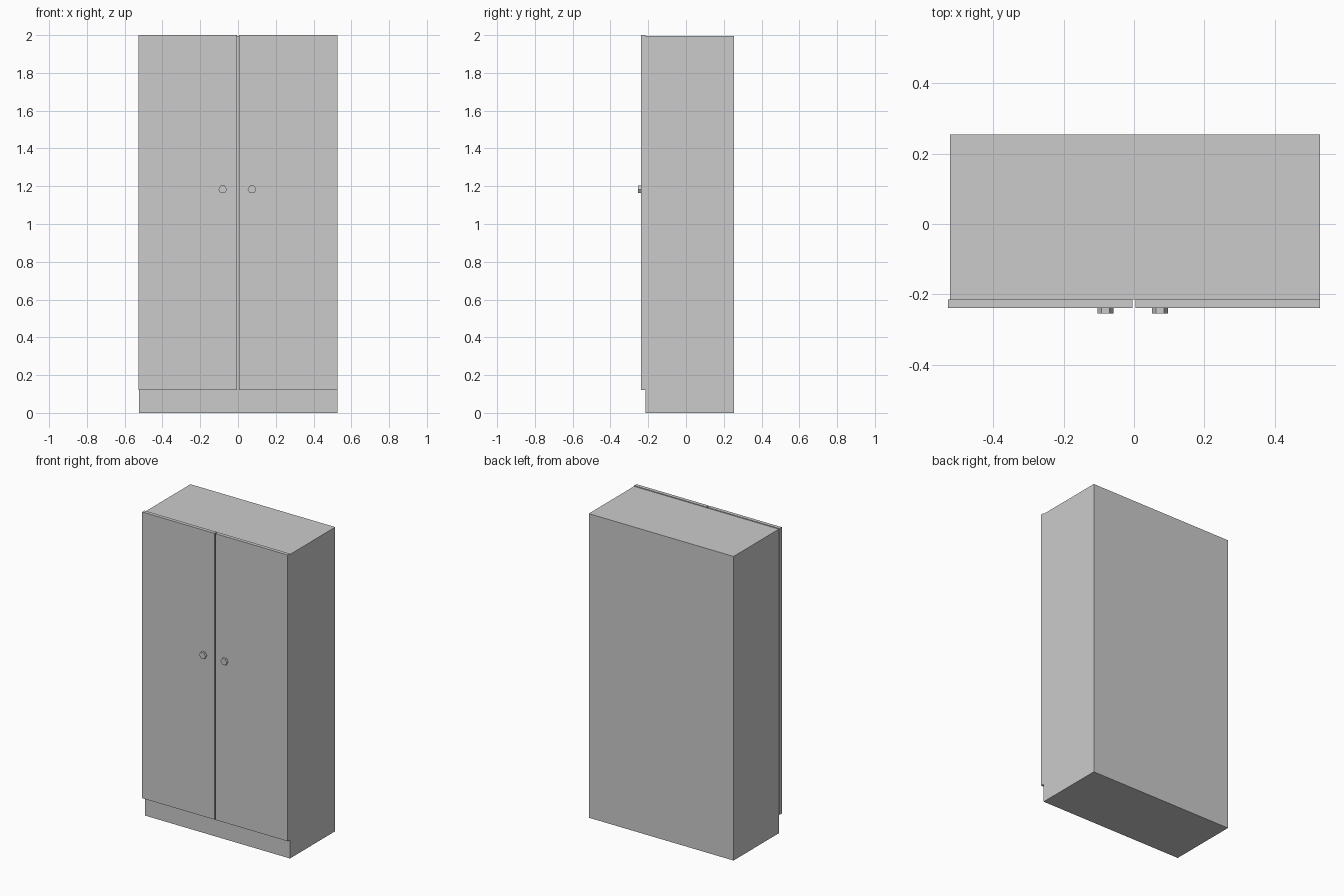
import bpy, math

if "Cube" in bpy.data.objects:
    bpy.data.objects.remove(bpy.data.objects["Cube"])

grey = bpy.data.materials.new("plain grey")
grey.diffuse_color = (0.6, 0.6, 0.6, 1)
grey.use_nodes = True
grey.node_tree.nodes["Principled BSDF"].inputs["Base Color"].default_value = grey.diffuse_color


def box(name, lo, hi):
    bpy.ops.mesh.primitive_cube_add(size=1, location=[(a + b) / 2 for a, b in zip(lo, hi)])
    ob = bpy.context.object
    ob.name = name
    ob.scale = [b - a for a, b in zip(lo, hi)]
    bpy.ops.object.transform_apply(location=False, rotation=False, scale=True)
    ob.data.materials.append(grey)


# Cabinet body, with its plinth showing below the doors
box("cabinet_body", (-0.523, -0.215, 0), (0.528, 0.254, 1.995))

for side, x0, x1, knob_x in (("left", -0.528, -0.004, -0.081),
                             ("right", 0.004, 0.528, 0.074)):
    # Door panel
    box(side + "_door", (x0, -0.239, 0.122), (x1, -0.215, 2.0))
    # Six-sided knob, flat side up
    bpy.ops.mesh.primitive_cylinder_add(vertices=6, radius=0.023, depth=0.017,
                                        location=(knob_x, -0.2455, 1.183),
                                        rotation=(math.pi / 2, 0, math.pi / 2 * 0))
    knob = bpy.context.object
    knob.name = side + "_knob"
    # turn the hexagon so corners point sideways
    knob.rotation_euler = (math.pi / 2, math.pi / 6, 0)
    knob.data.materials.append(grey)
